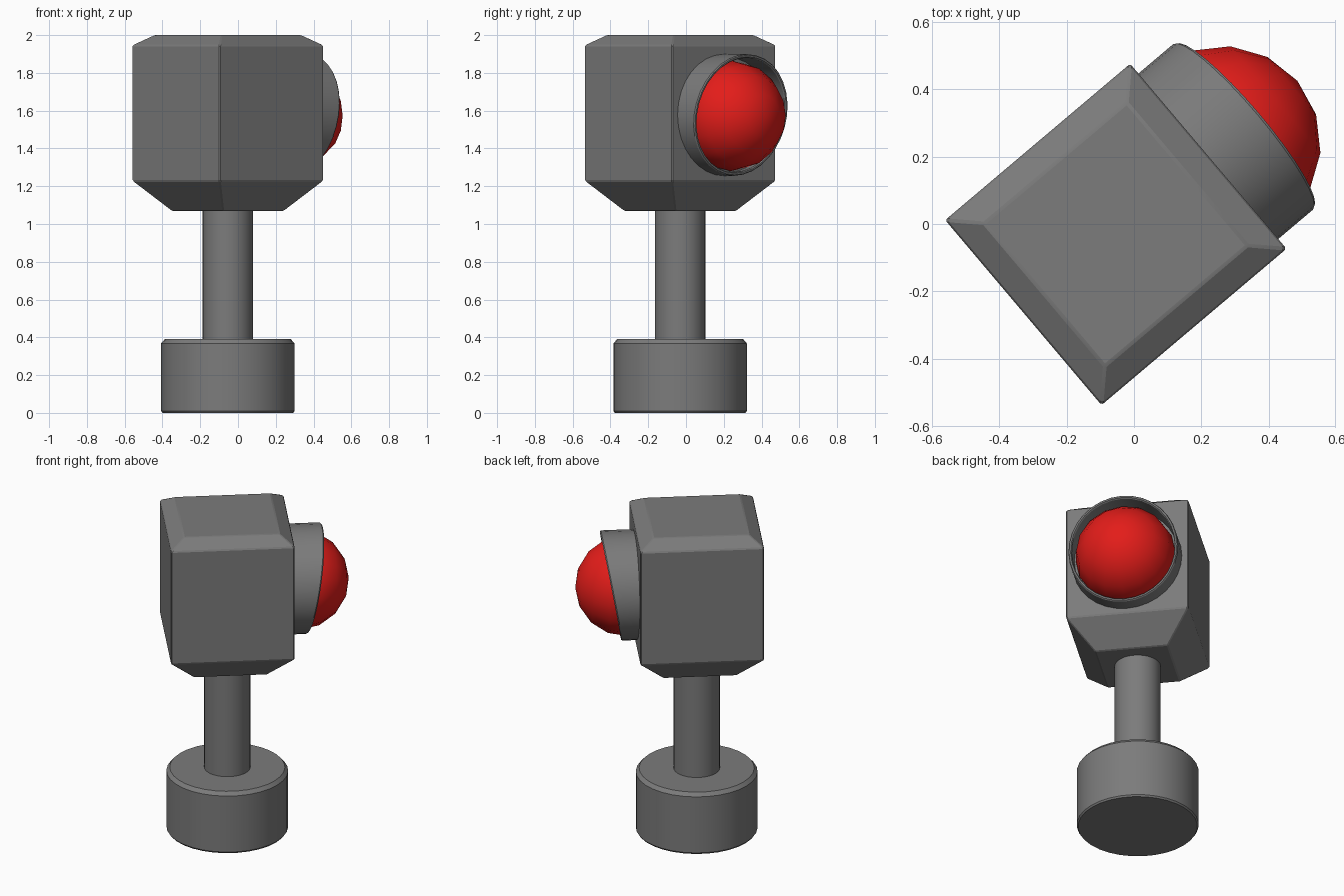
import bpy, bmesh, math
from mathutils import Matrix, Vector

if "Cube" in bpy.data.objects:
    bpy.data.objects.remove(bpy.data.objects["Cube"])

CENTRE = Vector((-0.054, -0.031, 0))
TURN = math.radians(40.2)          # heading of the lamp
LENS_Z = 1.577
HEAD = Matrix.Translation(CENTRE) @ Matrix.Rotation(TURN, 4, 'Z')


def colour(name, rgb):
    mat = bpy.data.materials.new(name)
    mat.diffuse_color = (*rgb, 1)
    mat.use_nodes = True
    mat.node_tree.nodes["Principled BSDF"].inputs["Base Color"].default_value = mat.diffuse_color
    return mat


DARK = colour("dark_grey", (0.2, 0.2, 0.2))
RED = colour("lens_red", (0.77, 0.012, 0.01))


def finish(name, bm, matrix, angle=30, mat=DARK):
    bmesh.ops.recalc_face_normals(bm, faces=bm.faces)
    mesh = bpy.data.meshes.new(name)
    bm.to_mesh(mesh)
    bm.free()
    mesh.materials.append(mat)
    obj = bpy.data.objects.new(name, mesh)
    bpy.context.collection.objects.link(obj)
    obj.matrix_world = matrix
    bpy.ops.object.select_all(action='DESELECT')
    obj.select_set(True)
    bpy.context.view_layer.objects.active = obj
    bpy.ops.object.shade_smooth_by_angle(angle=math.radians(angle))
    return obj


def lathe(profile, segs, closed=False):
    """Revolve (radius, z) points about z; open profiles get end caps."""
    bm = bmesh.new()
    rings = [[bm.verts.new((r * math.cos(2 * math.pi * i / segs),
                            r * math.sin(2 * math.pi * i / segs), z))
              for i in range(segs)] for r, z in profile]
    pairs = list(zip(rings, rings[1:]))
    if closed:
        pairs.append((rings[-1], rings[0]))
    else:
        bm.faces.new(rings[0])
        bm.faces.new(rings[-1])
    for a, b in pairs:
        for i in range(segs):
            j = (i + 1) % segs
            bm.faces.new((a[i], a[j], b[j], b[i]))
    return bm


# Round base and post
base = lathe([(0.346, 0), (0.353, 0.01), (0.353, 0.368), (0.334, 0.39)], 32)
finish("base", base, Matrix.Translation(CENTRE))
finish("post", lathe([(0.134, 0.36), (0.134, 1.1)], 32), Matrix.Translation(CENTRE))

# Lamp housing: stacked squares with tapered top and bottom
bm = bmesh.new()
levels = [(0.213, 1.07), (0.36, 1.228), (0.36, 1.947), (0.278, 2.0)]
squares = [[bm.verts.new((sx * h, sy * h, z))
            for sx, sy in ((-1, -1), (1, -1), (1, 1), (-1, 1))] for h, z in levels]
bm.faces.new(squares[0])
bm.faces.new(squares[-1])
for a, b in zip(squares, squares[1:]):
    for i in range(4):
        j = (i + 1) % 4
        bm.faces.new((a[i], a[j], b[j], b[i]))
bmesh.ops.recalc_face_normals(bm, faces=bm.faces)
bmesh.ops.bevel(bm, geom=bm.edges[:], offset=0.006, segments=1, affect='EDGES')
finish("lamp_housing", bm, HEAD, 15)

# Lens hood: tube whose front rim leans forward at the top
bm = lathe([(0.322, 0.33), (0.322, 0.495), (0.317, 0.502), (0.308, 0.502),
            (0.303, 0.495), (0.303, 0.40), (0.25, 0.40), (0.25, 0.33)], 32, closed=True)
to_x = Matrix.Rotation(math.radians(90), 4, 'Y')
for v in bm.verts:
    v.co = to_x @ v.co
    if v.co.x > 0.45:
        v.co.x += 0.175 * v.co.z
finish("lens_hood", bm, HEAD @ Matrix.Translation((0, 0, LENS_Z)))

# Red lens, half sunk in the hood
bm = bmesh.new()
bmesh.ops.create_uvsphere(bm, u_segments=16, v_segments=8, radius=0.293)
bmesh.ops.transform(bm, matrix=to_x, verts=bm.verts)
finish("lens", bm, HEAD @ Matrix.Translation((0.414, 0, LENS_Z - 0.004)), 60, RED)
